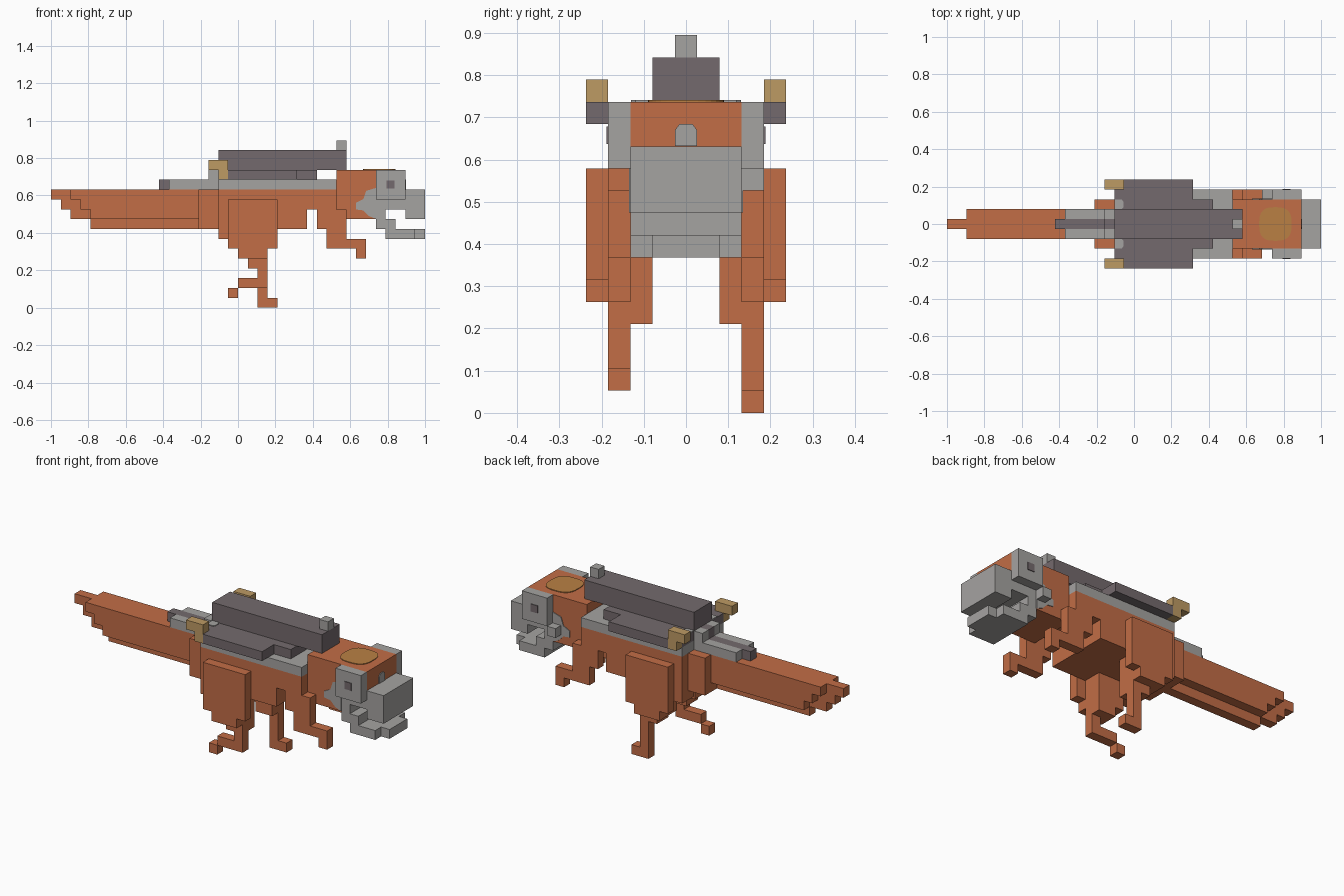
import bpy, bmesh, math
from mathutils import Vector

if "Cube" in bpy.data.objects:
    bpy.data.objects.remove(bpy.data.objects["Cube"], do_unlink=True)

U = 2 / 38          # block size; block x runs 0..38, y is measured from the middle


def material(name, rgb):
    lin = [((c / 255 + 0.055) / 1.055) ** 2.4 for c in rgb] + [1]
    m = bpy.data.materials.new(name)
    m.use_nodes = True
    m.diffuse_color = lin
    m.node_tree.nodes["Principled BSDF"].inputs["Base Color"].default_value = lin
    return m


ORANGE = material("orange hide", (194, 109, 70))
GREY = material("light grey armour", (165, 163, 161))
DARK = material("dark gunmetal", (116, 106, 109))
GOLD = material("brass", (190, 155, 100))
OCHRE = material("ochre spot", (186, 128, 68))


def finish(name, bm, mat):
    bmesh.ops.recalc_face_normals(bm, faces=bm.faces)
    me = bpy.data.meshes.new(name)
    bm.to_mesh(me)
    bm.free()
    me.materials.append(mat)
    ob = bpy.data.objects.new(name, me)
    bpy.context.collection.objects.link(ob)
    return ob


def blocks(name, mat, boxes, side=1):
    """Union of block boxes (x0, x1, y0, y1, z0, z1) with only the outer skin kept."""
    cells = set()
    for x0, x1, y0, y1, z0, z1 in boxes:
        if side < 0:
            y0, y1 = -y1, -y0
        for x in range(x0, x1):
            for y in range(int(y0 + 4.5), int(y1 + 4.5)):
                for z in range(z0, z1):
                    cells.add((x, y, z))
    bm = bmesh.new()
    verts = {}

    def vert(p):
        if p not in verts:
            verts[p] = bm.verts.new((p[0] * U - 1, (p[1] - 4.5) * U, p[2] * U))
        return verts[p]

    for c in sorted(cells):
        for axis in range(3):
            for d in (0, 1):
                n = list(c)
                n[axis] += 2 * d - 1
                if tuple(n) in cells:
                    continue
                a, b = (axis + 1) % 3, (axis + 2) % 3
                loop = []
                for i, j in ((0, 0), (1, 0), (1, 1), (0, 1)):
                    p = list(c)
                    p[axis] += d
                    p[a] += i
                    p[b] += j
                    loop.append(vert(tuple(p)))
                bm.faces.new(loop if d else loop[::-1])
    bmesh.ops.dissolve_limit(bm, angle_limit=0.01, verts=bm.verts, edges=bm.edges)
    return finish(name, bm, mat)


def plate(name, mat, points, offset):
    """Thin painted plate: an outline of points pushed out along offset."""
    bm = bmesh.new()
    f = bm.faces.new([bm.verts.new(p) for p in points])
    new = bmesh.ops.extrude_face_region(bm, geom=[f])["geom"]
    bmesh.ops.translate(bm, vec=Vector(offset),
                        verts=[v for v in new if isinstance(v, bmesh.types.BMVert)])
    return finish(name, bm, mat)


T = 0.004           # plate thickness

# Tail, narrow along the keel and tip
blocks("tail", ORANGE, [
    (0, 15, -.5, .5, 11, 12), (1, 15, -.5, .5, 10, 11),
    (2, 15, -.5, .5, 9, 10), (4, 15, -.5, .5, 8, 9),
    (2, 15, -1.5, 1.5, 11, 12), (3, 15, -1.5, 1.5, 10, 11),
    (4, 15, -1.5, 1.5, 9, 10)])

# Body
blocks("body", ORANGE, [
    (15, 17, -2.5, 2.5, 8, 12), (17, 26, -3.5, 3.5, 8, 12),
    (26, 29, -3.5, 3.5, 10, 12)])

# Head
blocks("head", ORANGE, [(29, 36, -2.5, 2.5, 12, 14), (29, 33, -2.5, 2.5, 9, 12)])
blocks("muzzle", GREY, [
    (33, 36, -2.5, 2.5, 10, 12), (33, 34, -2.5, 2.5, 9, 10),
    (36, 38, -2.5, 2.5, 9, 12)])
blocks("lower_jaw", GREY, [
    (33, 35, -2.5, 2.5, 8, 9), (34, 37, -2.5, 2.5, 7, 8), (37, 38, -1.5, 1.5, 7, 8)])
blocks("left_cheek_stud", GREY, [(32, 33, 2.5, 3.5, 10, 11)])

# Saddle with a dark rear spine
blocks("saddle", GREY, [
    (17, 29, -3.5, 3.5, 12, 13),
    (12, 17, -1.5, -.5, 12, 13), (12, 17, .5, 1.5, 12, 13),
    (16, 17, -1.5, -.5, 13, 14), (16, 17, .5, 1.5, 13, 14)])
blocks("saddle_spine", DARK, [(11, 17, -.5, .5, 12, 13), (16, 17, -.5, .5, 13, 14)])

# Back-mounted gun
blocks("gun", DARK, [
    (17, 18, -3.5, 3.5, 13, 14), (18, 25, -4.5, 4.5, 13, 14),
    (25, 27, -2.5, 2.5, 13, 14), (17, 30, -1.5, 1.5, 14, 16)])
blocks("gun_sight", GREY, [(29, 30, -.5, .5, 16, 17)])

# Paired parts
for side, label in ((1, "left"), (-1, "right")):
    blocks(label + "_grip", GOLD,
           [(16, 18, 3.5, 4.5, 14, 15), (17, 18, 3.5, 4.5, 13, 14)], side)
    blocks(label + "_cheek", GREY, [(33, 36, 2.5, 3.5, 11, 14)], side)
    blocks(label + "_arm", ORANGE, [
        (27, 30, 2.5, 3.5, 8, 10), (28, 30, 2.5, 3.5, 6, 8),
        (28, 32, 2.5, 3.5, 6, 7), (31, 32, 2.5, 3.5, 5, 6)], side)
    # The left foot is planted, the right foot trails behind
    if side > 0:
        shin = [(21, 22, 2.5, 3.5, 0, 4), (21, 23, 2.5, 3.5, 0, 1)]
    else:
        shin = [(21, 22, 2.5, 3.5, 2, 4), (19, 21, 2.5, 3.5, 2, 3),
                (18, 19, 2.5, 3.5, 1, 2)]
    blocks(label + "_leg", ORANGE, [
        (18, 23, 3.5, 4.5, 6, 11), (19, 22, 3.5, 4.5, 5, 6),
        (17, 22, 1.5, 3.5, 7, 8), (19, 22, 1.5, 3.5, 5, 7),
        (20, 22, 1.5, 3.5, 4, 5)] + shin, side)

    # Eye
    y = side * 3.5 * U
    e = [(34.1, 12.1), (34.9, 12.1), (34.9, 12.9), (34.1, 12.9)]
    plate(label + "_eye", DARK, [(a * U - 1, y, b * U) for a, b in e], (0, side * T, 0))
    # Ragged grey patch behind the jaw
    y = side * 2.5 * U
    patch = [(.63, .525), (.63, .56), (.67, .58), (.685, .625), (.737, .64),
             (.737, .475), (.70, .49), (.67, .52)]
    plate(label + "_jaw_patch", GREY, [(a, y, b) for a, b in patch], (0, side * T, 0))
    # Light mark at the rear of the gun base
    mark = [(-.105, .08), (-.065, .08), (-.057, .09), (-.057, .12), (-.065, .13), (-.105, .13)]
    plate(label + "_gun_mark", GREY, [(a, side * b, 14 * U) for a, b in mark], (0, 0, T))

# Nose mark above the snout
nose = [(-.026, .632), (.026, .632), (.026, .67), (.015, .685), (-.015, .685), (-.026, .67)]
plate("nose_mark", GREY, [(36 * U - 1, a, b) for a, b in nose], (T, 0, 0))

# Rounded spot on top of the head
spot = []
for k in range(32):
    c, s = math.cos(k * math.tau / 32), math.sin(k * math.tau / 32)
    spot.append((.756 + .087 * math.copysign(abs(c) ** .7, c),
                 .09 * math.copysign(abs(s) ** .7, s), 14 * U))
plate("head_spot", OCHRE, spot, (0, 0, T))
